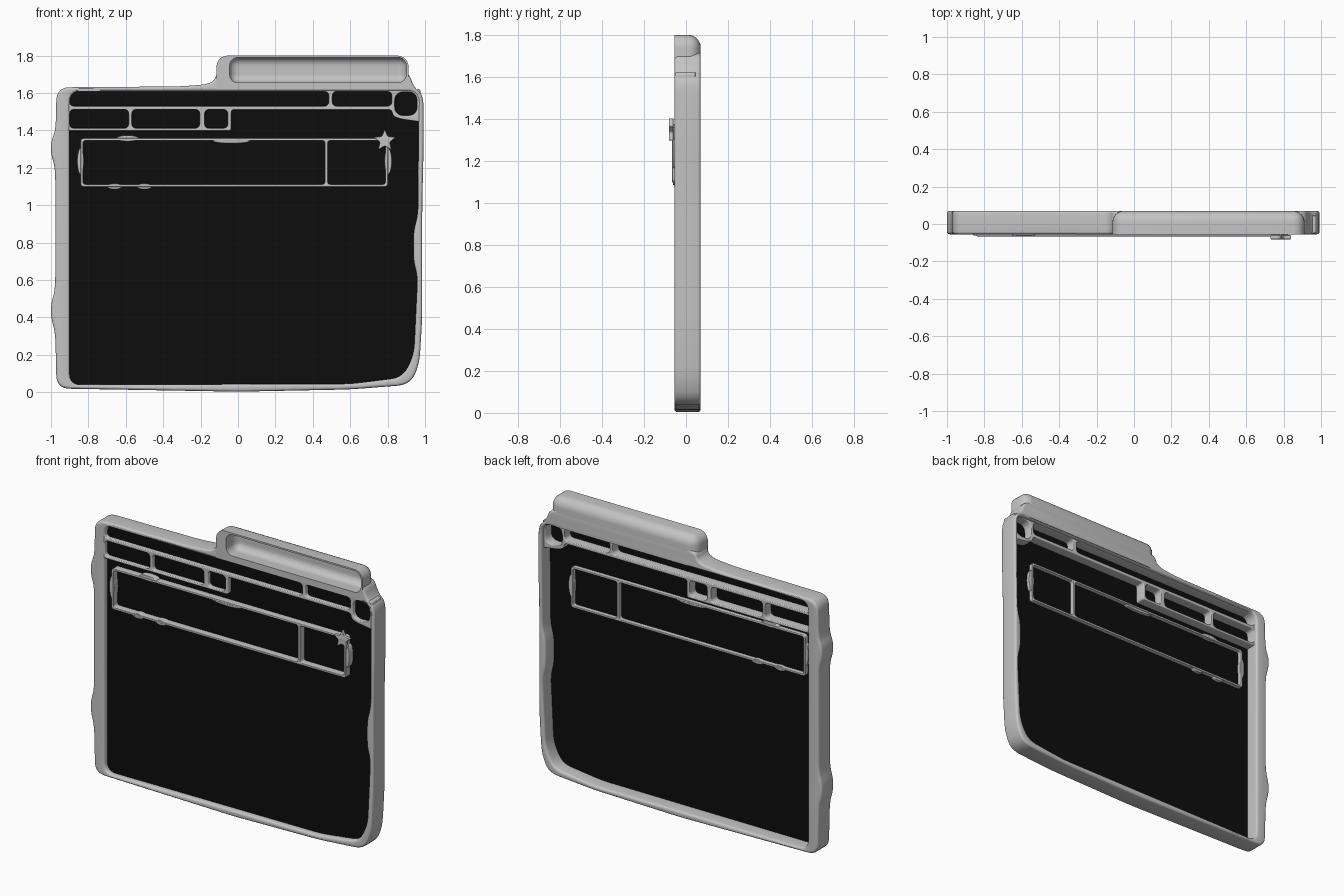
import bpy, bmesh, math
from mathutils import Vector, Matrix

cube = bpy.data.objects.get("Cube")
if cube:
    bpy.data.objects.remove(cube)


def make_material(name, rgb):
    mat = bpy.data.materials.new(name)
    mat.use_nodes = True
    color = (*rgb, 1)
    mat.diffuse_color = color
    bsdf = next(n for n in mat.node_tree.nodes if n.type == "BSDF_PRINCIPLED")
    bsdf.inputs["Base Color"].default_value = color
    return mat


grey = make_material("light grey", (0.55, 0.55, 0.55))
black = make_material("black", (0.004, 0.004, 0.004))


def add_object(name, mesh, mat):
    ob = bpy.data.objects.new(name, mesh)
    bpy.context.collection.objects.link(ob)
    mesh.materials.clear()
    mesh.materials.append(mat)
    return ob


def smooth(ob):
    bpy.ops.object.select_all(action="DESELECT")
    ob.select_set(True)
    bpy.context.view_layer.objects.active = ob
    bpy.ops.object.shade_smooth_by_angle(angle=math.radians(40))


def rounded(points, radius, steps=5):
    """Replace every corner of a closed outline with a soft arc."""
    pts = [Vector(p) for p in points]
    out = []
    for i, p in enumerate(pts):
        a, b = pts[i - 1] - p, pts[(i + 1) % len(pts)] - p
        start = p + a.normalized() * min(radius, a.length * 0.48)
        end = p + b.normalized() * min(radius, b.length * 0.48)
        for k in range(steps + 1):
            t = k / steps
            out.append(start * (1 - t) ** 2 + p * 2 * t * (1 - t) + end * t * t)
    return out


def rect(x0, x1, z0, z1):
    return [(x0, z0), (x1, z0), (x1, z1), (x0, z1)]


def plate(name, loops, front, back, bevel, mat=grey, grow=0):
    """Extrude outlines drawn in x and z, with holes, between two y values."""
    curve = bpy.data.curves.new(name + "_outline", "CURVE")
    curve.dimensions = "2D"
    curve.fill_mode = "BOTH"
    curve.extrude = (back - front) / 2 - bevel
    curve.bevel_depth = bevel
    curve.bevel_resolution = 3
    curve.offset = grow - bevel
    for loop in loops:
        spline = curve.splines.new("POLY")
        spline.points.add(len(loop) - 1)
        for point, co in zip(spline.points, loop):
            point.co = (co[0], co[1], 0, 1)
        spline.use_cyclic_u = True
    temp = bpy.data.objects.new(name + "_temp", curve)
    bpy.context.collection.objects.link(temp)
    graph = bpy.context.evaluated_depsgraph_get()
    mesh = bpy.data.meshes.new_from_object(temp.evaluated_get(graph))
    bpy.data.objects.remove(temp)
    mesh.transform(Matrix.Translation((0, (front + back) / 2, 0))
                   @ Matrix.Rotation(math.pi / 2, 4, "X"))
    bm = bmesh.new()
    bm.from_mesh(mesh)
    bmesh.ops.remove_doubles(bm, verts=bm.verts, dist=0.0002)
    bmesh.ops.recalc_face_normals(bm, faces=bm.faces)
    bm.to_mesh(mesh)
    bm.free()
    ob = add_object(name, mesh, mat)
    smooth(ob)
    return ob


def soft_box(name, low, high, radius, keep):
    """Box with rounded edges, except those whose middle satisfies keep."""
    low, high = Vector(low), Vector(high)
    bm = bmesh.new()
    bmesh.ops.create_cube(bm, size=1)
    for v in bm.verts:
        v.co = (low + high) / 2 + v.co * (high - low)
    edges = [e for e in bm.edges if not keep((e.verts[0].co + e.verts[1].co) / 2)]
    bmesh.ops.bevel(bm, geom=edges, offset=radius, segments=6, profile=0.5,
                    affect="EDGES")
    mesh = bpy.data.meshes.new(name)
    bm.to_mesh(mesh)
    bm.free()
    return add_object(name, mesh, grey)


# Outer frame with wavy sides and a shoulder for the tab
outer = [(-0.97, 0.02), (0, 0.003), (0.6, 0.015), (0.92, 0.04), (0.97, 0.15),
         (0.985, 0.4), (0.985, 1.0), (0.992, 1.3), (0.992, 1.59), (0.94, 1.63),
         (0.91, 1.72), (-0.11, 1.72), (-0.13, 1.65), (-0.3, 1.635),
         (-0.97, 1.63), (-0.975, 1.4), (-1.0, 1.34), (-1.0, 1.27),
         (-0.977, 1.2), (-0.977, 0.55), (-1.0, 0.47), (-1.0, 0.4),
         (-0.977, 0.32)]
inner = [(-0.9, 0.04), (0.6, 0.045), (0.88, 0.08), (0.94, 0.2), (0.96, 0.62),
         (0.937, 0.7), (0.937, 0.86), (0.962, 0.95), (0.966, 1.61), (-0.9, 1.61)]
plate("outer_frame", [rounded(outer, 0.07), rounded(inner, 0.06)],
      -0.055, 0.07, 0.014)

# Dark backing panel
plate("dark_panel", [rounded(inner, 0.06)], -0.022, -0.018, 0, black, 0.009)

# Tab with a scooped front
tab = soft_box("top_tab", (-0.115, -0.055, 1.615), (0.912, 0.07, 1.8), 0.06,
               lambda c: c.y < -0.05 or c.z < 1.62)
scoop = soft_box("tab_scoop_cutter", (-0.045, -0.3, 1.655), (0.9, 0.052, 1.79),
                 0.045, lambda c: c.y < -0.29)
scoop.hide_render = True
scoop.hide_viewport = True
smooth(scoop)
smooth(tab)
for target in (tab, bpy.data.objects["outer_frame"]):
    cut = target.modifiers.new("scoop", "BOOLEAN")
    cut.object = scoop
    cut.solver = "EXACT"

# Header bars: two rows of slots and a round corner slot
header = [(-0.93, 1.398), (-0.035, 1.398), (-0.035, 1.51), (0.82, 1.51),
          (0.83, 1.475), (0.87, 1.46), (0.975, 1.445), (0.975, 1.622),
          (-0.93, 1.622)]
slots = [rect(-0.9, 0.485, 1.53, 1.607), rect(0.505, 0.822, 1.53, 1.607),
         rect(-0.9, -0.585, 1.412, 1.511), rect(-0.567, -0.205, 1.412, 1.511),
         rect(-0.178, -0.055, 1.412, 1.511)]
plate("header_bars",
      [rounded(header, 0.015)] + [rounded(s, 0.025) for s in slots]
      + [rounded(rect(0.838, 0.957, 1.48, 1.605), 0.05)],
      -0.05, 0.045, 0.005)

# Long field frame with a divided end
plate("field_frame",
      [rounded(rect(-0.842, 0.802, 1.098, 1.358), 0.02),
       rounded(rect(-0.828, 0.464, 1.112, 1.345), 0.015),
       rounded(rect(0.48, 0.788, 1.112, 1.345), 0.015)],
      -0.066, 0.008, 0.004)

# Small swellings along the field frame
bumps = {"left_swelling": (-0.842, 1.235, 0.018, 0.07),
         "right_swelling": (0.803, 1.235, 0.02, 0.07),
         "top_swelling": (-0.59, 1.357, 0.06, 0.017),
         "middle_swelling": (-0.035, 1.343, 0.1, 0.013),
         "lower_swelling_a": (-0.66, 1.1, 0.04, 0.016),
         "lower_swelling_b": (-0.5, 1.1, 0.04, 0.016)}
for name, (x, z, rx, rz) in bumps.items():
    ring = [(x + rx * math.cos(k * math.tau / 24), z + rz * math.sin(k * math.tau / 24))
            for k in range(24)]
    plate(name, [ring], -0.062, 0.004, 0.004)

# Star on the corner of the field
star = []
for k in range(10):
    r = 0.028 if k % 2 else 0.062
    a = math.pi / 2 + k * math.pi / 5
    star.append((0.785 + r * math.cos(a), 1.345 + r * math.sin(a)))
plate("star", [rounded(star, 0.008, 3)], -0.082, -0.06, 0.004)
